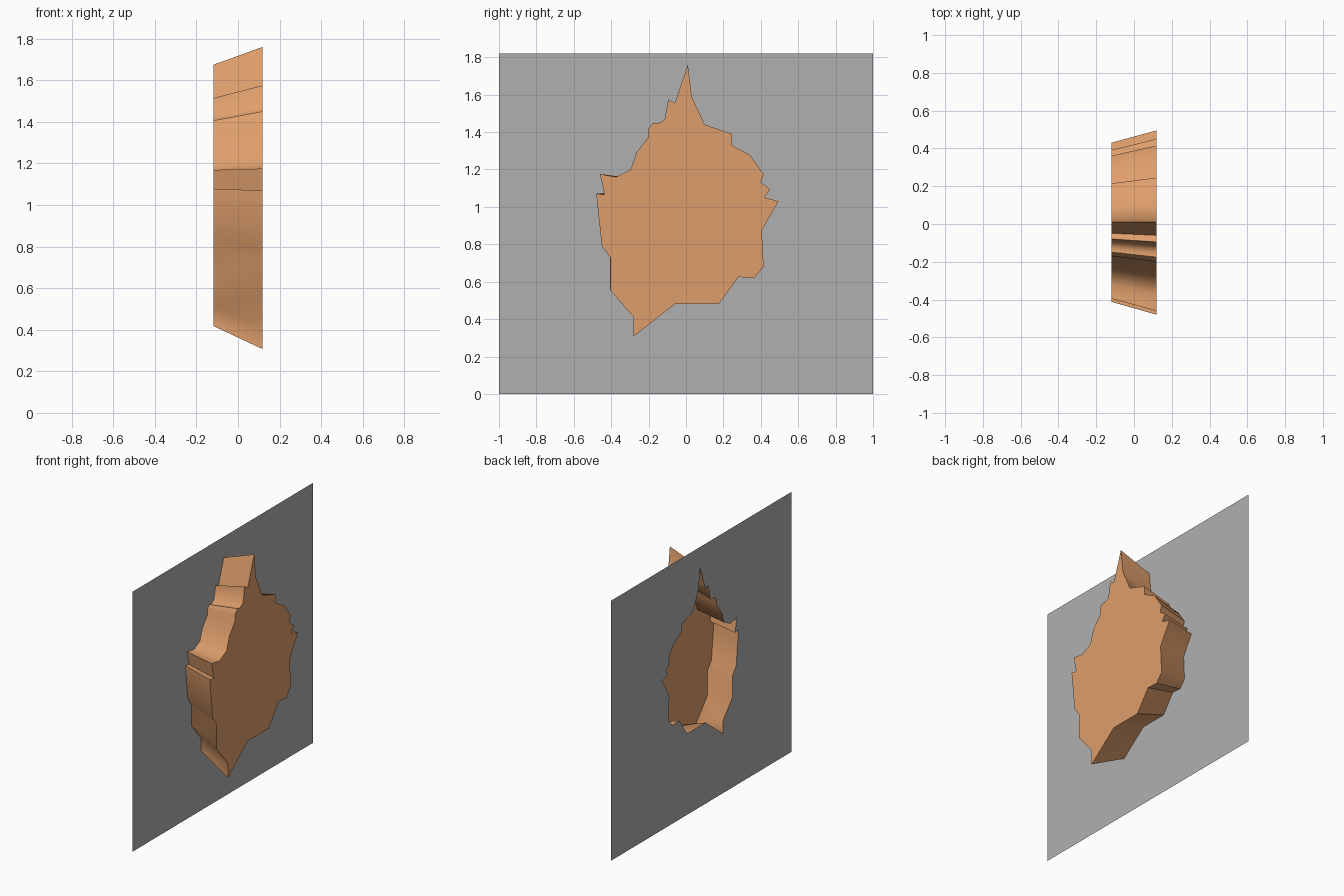
import bpy, bmesh, math

if "Cube" in bpy.data.objects:
    bpy.data.objects.remove(bpy.data.objects["Cube"])

DEPTH = 0.118                    # half thickness of the raised part
TAPER, CY, CZ = 0.865, 0.02, 1.126   # back outline = front outline shrunk about this point

# Jagged outline of the raised face (y, z), clockwise from the top spike
OUTLINE = [
    (0.01, 1.76), (0.03, 1.59), (0.10, 1.44), (0.245, 1.39), (0.245, 1.33),
    (0.345, 1.275), (0.415, 1.175), (0.40, 1.13), (0.45, 1.095), (0.42, 1.05),
    (0.495, 1.03), (0.405, 0.875), (0.415, 0.68), (0.365, 0.62), (0.28, 0.625),
    (0.175, 0.48), (-0.06, 0.48), (-0.28, 0.307), (-0.28, 0.41), (-0.405, 0.555),
    (-0.405, 0.73), (-0.45, 0.79), (-0.48, 1.07), (-0.435, 1.065), (-0.46, 1.175),
    (-0.375, 1.16), (-0.295, 1.20), (-0.265, 1.29), (-0.20, 1.375), (-0.20, 1.42),
    (-0.175, 1.45), (-0.15, 1.445), (-0.115, 1.465), (-0.095, 1.575), (-0.06, 1.555),
]
INNER = [(CY + (y - CY) * TAPER, CZ + (z - CZ) * TAPER) for y, z in OUTLINE]


def material(name, srgb):
    m = bpy.data.materials.new(name)
    lin = [((c / 255 + 0.055) / 1.055) ** 2.4 for c in srgb]
    m.diffuse_color = (*lin, 1)
    m.use_nodes = True
    m.node_tree.nodes["Principled BSDF"].inputs["Base Color"].default_value = m.diffuse_color
    return m


def ring(bm, points, x):
    return [bm.verts.new((x, y, z)) for y, z in points]


def finish(bm, name, mat):
    me = bpy.data.meshes.new(name)
    bm.to_mesh(me)
    bm.free()
    me.materials.append(mat)
    ob = bpy.data.objects.new(name, me)
    bpy.context.collection.objects.link(ob)
    return ob


grey = material("panel grey", (176, 176, 176))
orange = material("burst orange", (222, 158, 107))

# Thin panel with a hole where the raised part opens at the back
bm = bmesh.new()
edges = []
for pts in ([(-1, 0), (1, 0), (1, 1.82), (-1, 1.82)], INNER):
    vs = ring(bm, pts, -DEPTH)
    edges += [bm.edges.new((vs[i - 1], vs[i])) for i in range(len(vs))]
bmesh.ops.triangle_fill(bm, edges=edges, use_beauty=True, normal=(1, 0, 0))
for f in bm.faces:
    f.normal_update()
    if f.normal.x < 0:
        f.normal_flip()
finish(bm, "panel", grey)

# Raised jagged shell: flared side walls and a flat cap, open at the back
bm = bmesh.new()
back, front = ring(bm, INNER, -DEPTH), ring(bm, OUTLINE, DEPTH)
for i in range(len(front)):
    bm.faces.new((back[i - 1], back[i], front[i], front[i - 1]))
cap = bm.faces.new(front)
bmesh.ops.recalc_face_normals(bm, faces=bm.faces[:])
cap.normal_update()
if cap.normal.x < 0:
    bmesh.ops.reverse_faces(bm, faces=bm.faces[:])
burst = finish(bm, "jagged_burst", orange)

bpy.context.view_layer.objects.active = burst
burst.select_set(True)
bpy.ops.object.shade_smooth_by_angle(angle=math.radians(50))
